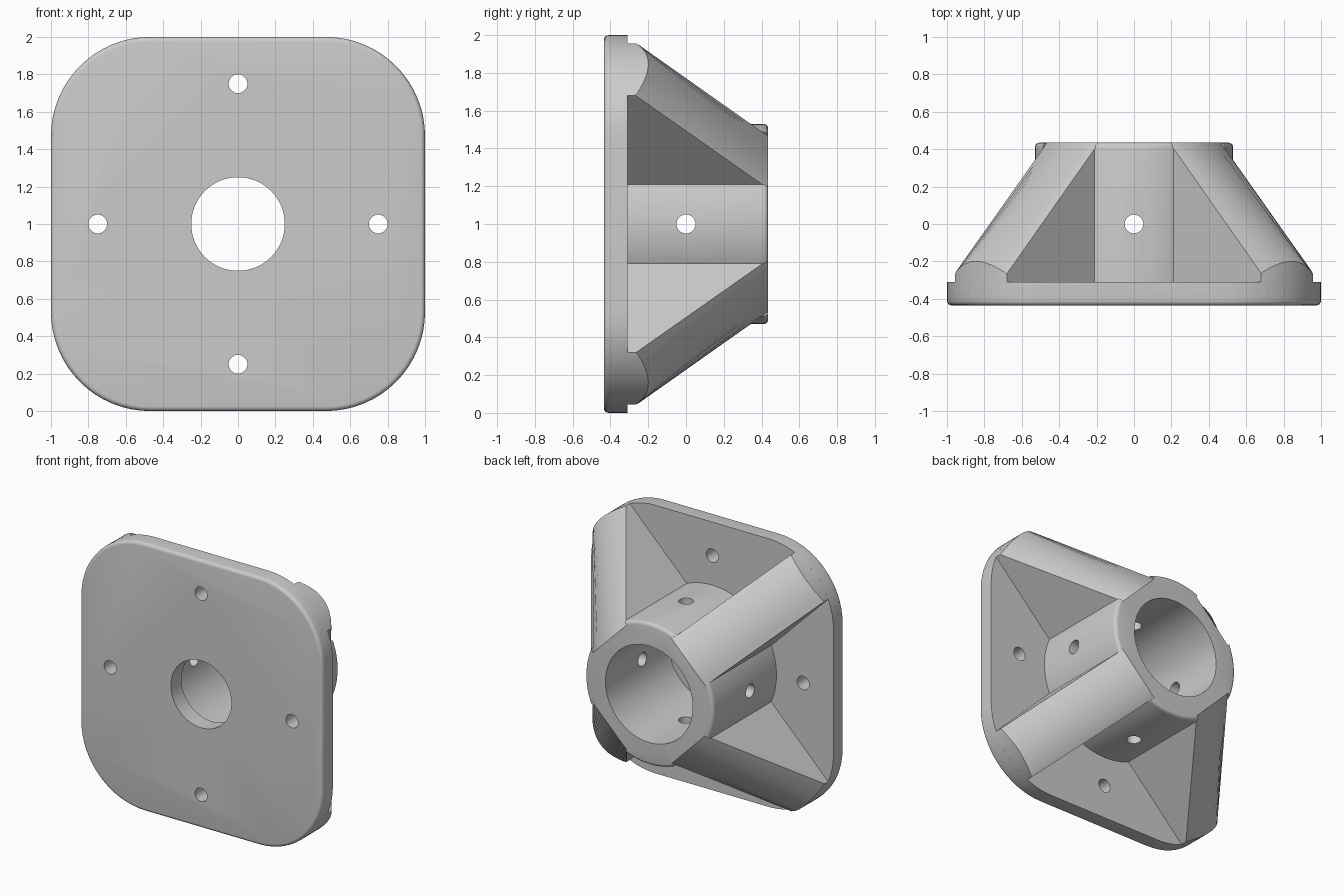
import bpy, bmesh, math
from math import cos, sin, pi, sqrt

if "Cube" in bpy.data.objects:
    bpy.data.objects.remove(bpy.data.objects["Cube"])

grey = bpy.data.materials.new("plain_grey")
grey.use_nodes = True
COLOUR = (0.6, 0.6, 0.6, 1)
grey.diffuse_color = COLOUR
grey.node_tree.nodes["Principled BSDF"].inputs["Base Color"].default_value = COLOUR

BACK, SEAT, FRONT = 0.435, -0.31, -0.435   # depth of hub end, plate back, plate front
HUB_R, BORE_R, PLATE_HOLE_R, BOLT_R = 0.53, 0.36, 0.25, 0.05
CORNER_R, RIB_HALF = 0.53, 0.195
CORNER = 1 - CORNER_R


def loft(bm, rings):
    """Skin a list of equal closed rings and cap both ends."""
    rows = [[bm.verts.new(p) for p in ring] for ring in rings]
    n = len(rows[0])
    for a, b in zip(rows, rows[1:]):
        for i in range(n):
            bm.faces.new((a[i], a[(i + 1) % n], b[(i + 1) % n], b[i]))
    bm.faces.new(rows[0])
    bm.faces.new(rows[-1])


def make(name, *solids):
    """Make one object from several solids, each a list of rings."""
    bm = bmesh.new()
    for rings in solids:
        loft(bm, rings)
    bmesh.ops.recalc_face_normals(bm, faces=bm.faces)
    mesh = bpy.data.meshes.new(name)
    bm.to_mesh(mesh)
    bm.free()
    mesh.materials.append(grey)
    ob = bpy.data.objects.new(name, mesh)
    bpy.context.collection.objects.link(ob)
    return ob


def lathe(profile, cx=0, cz=1, n=64):
    """Rings around an axis along the depth, from (radius, depth) pairs."""
    return [[(cx + r * cos(2 * pi * i / n), y, cz + r * sin(2 * pi * i / n))
             for i in range(n)] for r, y in profile]


def plate_ring(inset, y, steps=16):
    r = CORNER_R - inset
    ring = []
    for q in range(4):
        a0 = q * pi / 2
        sx, sz = (1, -1, -1, 1)[q], (1, 1, -1, -1)[q]
        for i in range(steps + 1):
            a = a0 + i / steps * pi / 2
            ring.append((sx * CORNER + r * cos(a), y, 1 + sz * CORNER + r * sin(a)))
    return ring


def corner_reach(v):
    return CORNER * sqrt(2) + sqrt(CORNER_R ** 2 - v * v)


def diagonal_solids(section, half, steps=16):
    """Sweep a (reach, depth) section across the width of all four diagonals."""
    out = []
    for q in range(4):
        c, s = cos(pi / 4 + q * pi / 2), sin(pi / 4 + q * pi / 2)
        rings = []
        for i in range(steps + 1):
            v = half * (2 * i / steps - 1)
            rings.append([(u * c - v * s, y, 1 + u * s + v * c) for u, y in section(v)])
        out.append(rings)
    return out


def rib_section(v):
    u = corner_reach(v) - 0.0005
    return [(0.4, SEAT - 0.05), (u, SEAT - 0.05), (u, BACK - 0.001), (0.4, BACK - 0.001)]


def slope_section(v):
    # Sloping rib top: crowned at the plate, flat at the hub end
    u0, y0 = corner_reach(v), -0.2 - 0.065 * (v / RIB_HALF) ** 2
    u1, y1 = 0.46, BACK
    k = (y1 - y0) / (u1 - u0)
    return [(1.3, y0 + k * (1.3 - u0)), (0.4, y1 + k * (0.4 - u1)), (0.4, 0.8), (1.3, 0.8)]


def boolean(target, tool, operation):
    mod = target.modifiers.new(operation.lower(), 'BOOLEAN')
    mod.object, mod.operation, mod.solver = tool, operation, 'EXACT'
    bpy.context.view_layer.objects.active = target
    bpy.ops.object.modifier_apply(modifier=mod.name)
    bpy.data.objects.remove(tool)


# Base plate with a rounded front edge
f = 0.025
edge = [(f * (1 - sin(t * pi / 8)), FRONT + f * (1 - cos(t * pi / 8))) for t in range(5)]
bracket = make("flanged_hub_bracket", [plate_ring(i, y) for i, y in edge + [(0, SEAT)]])

# Hub with a rounded back rim
rim = [(HUB_R - f * (1 - cos(t * pi / 8)), BACK - f * (1 - sin(t * pi / 8))) for t in range(5)]
boolean(bracket, make("hub", lathe([(HUB_R, SEAT - 0.06)] + rim, n=96)), 'UNION')

# Four diagonal ribs, then their sloping tops
boolean(bracket, make("ribs", *diagonal_solids(rib_section, RIB_HALF)), 'UNION')
boolean(bracket, make("slope_cutter", *diagonal_solids(slope_section, RIB_HALF + 0.002)), 'DIFFERENCE')

# Stepped bore through hub and plate
boolean(bracket, make("bore_cutter", lathe([(PLATE_HOLE_R, -0.6), (PLATE_HOLE_R, SEAT),
                                            (BORE_R, SEAT), (BORE_R, 0.6)])), 'DIFFERENCE')

# Bolt holes in the plate and set screw holes in the hub wall
bolts, screws = [], []
for q in range(4):
    c, s = round(cos(q * pi / 2)), round(sin(q * pi / 2))
    bolts.append(lathe([(BOLT_R, -0.6), (BOLT_R, -0.2)], 0.75 * c, 1 + 0.75 * s, 32))
    ring = [(BOLT_R * cos(i * pi / 16), BOLT_R * sin(i * pi / 16)) for i in range(32)]
    screws.append([[(d * c - w * s, y, 1 + d * s + w * c) for w, y in ring] for d in (0.25, 0.7)])
boolean(bracket, make("bolt_cutter", *bolts), 'DIFFERENCE')
boolean(bracket, make("screw_cutter", *screws), 'DIFFERENCE')

# Smooth curved faces, sharp creases
bpy.ops.object.select_all(action='DESELECT')
bracket.select_set(True)
bpy.context.view_layer.objects.active = bracket
bpy.ops.object.shade_smooth_by_angle(angle=math.radians(30))
